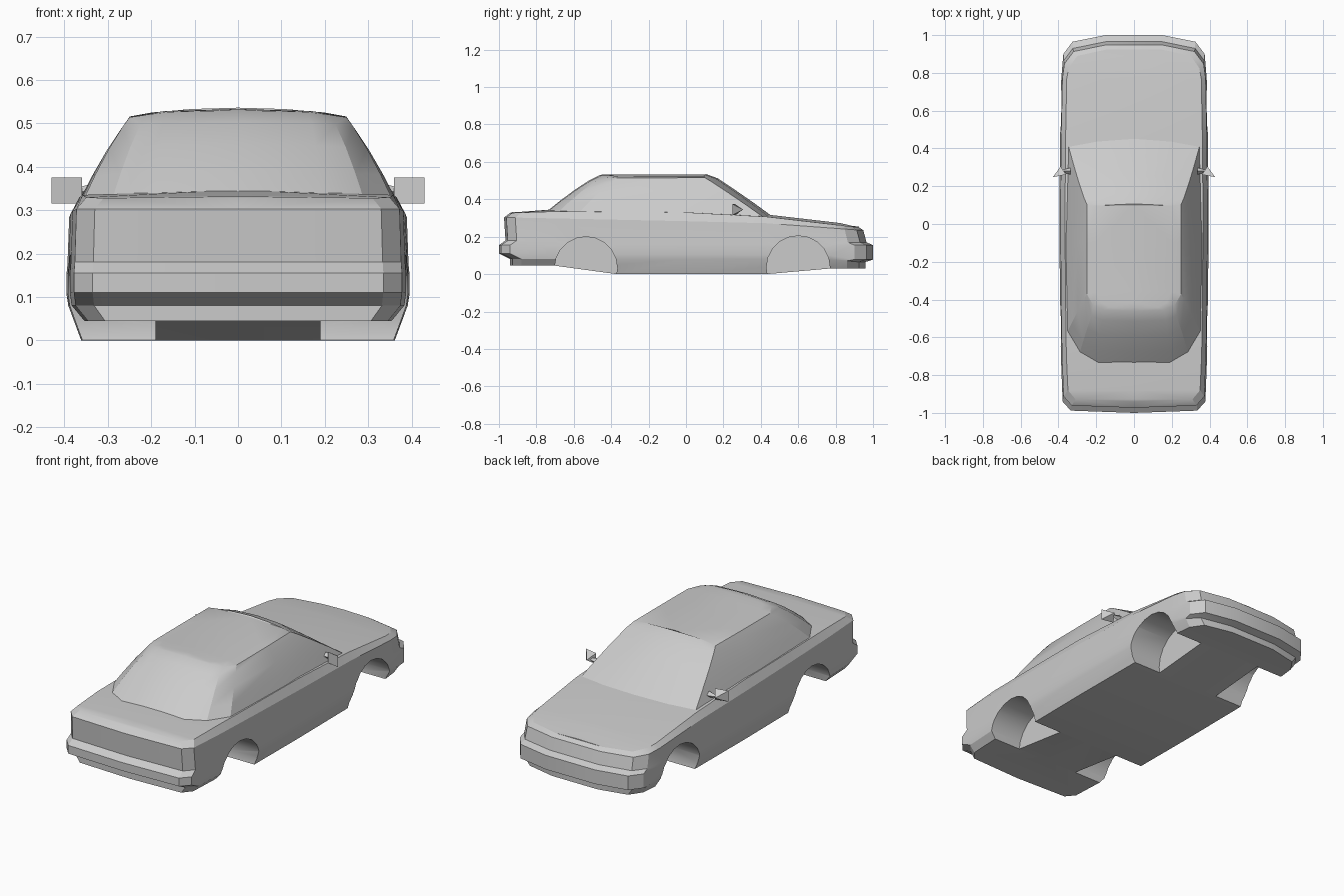
import bpy, bmesh, math
from mathutils import Matrix

cube = bpy.data.objects.get("Cube")
if cube:
    bpy.data.objects.remove(cube, do_unlink=True)

paint = bpy.data.materials.new("plain grey")
paint.use_nodes = True
GREY = (0.6, 0.6, 0.6, 1)
paint.diffuse_color = GREY
paint.node_tree.nodes["Principled BSDF"].inputs["Base Color"].default_value = GREY


def add_object(name, bm):
    bmesh.ops.recalc_face_normals(bm, faces=bm.faces[:])
    mesh = bpy.data.meshes.new(name)
    bm.to_mesh(mesh)
    bm.free()
    mesh.materials.append(paint)
    ob = bpy.data.objects.new(name, mesh)
    bpy.context.collection.objects.link(ob)
    return ob


def activate(ob):
    bpy.ops.object.select_all(action='DESELECT')
    ob.select_set(True)
    bpy.context.view_layer.objects.active = ob


def smooth(ob, degrees):
    activate(ob)
    bpy.ops.object.shade_smooth_by_angle(angle=math.radians(degrees))


def interp(keys, y):
    """Piecewise linear height along the car."""
    if y <= keys[0][0]:
        return keys[0][1]
    for (a, za), (b, zb) in zip(keys, keys[1:]):
        if y <= b:
            return za + (zb - za) * (y - a) / (b - a)
    return keys[-1][1]


def loft_half(name, rows):
    """Skin rows of points on the +x side, then mirror across x = 0."""
    bm = bmesh.new()
    grid = [[bm.verts.new(p) for p in row] for row in rows]
    for lo, hi in zip(grid, grid[1:]):
        for i in range(len(lo) - 1):
            bm.faces.new((lo[i], lo[i + 1], hi[i + 1], hi[i]))
    geom = bm.verts[:] + bm.edges[:] + bm.faces[:]
    copy = bmesh.ops.duplicate(bm, geom=geom)["geom"]
    for v in copy:
        if isinstance(v, bmesh.types.BMVert):
            v.co.x = -v.co.x
    bmesh.ops.remove_doubles(bm, verts=bm.verts[:], dist=0.0005)
    bmesh.ops.dissolve_degenerate(bm, edges=bm.edges[:], dist=0.0002)
    return add_object(name, bm)


# Lower body: plan outline from tail to nose
PLAN = [(0, -1), (.335, -.988), (.378, -.94), (.387, -.70), (.392, -.37),
        (.395, 0), (.392, .43), (.385, .77), (.374, .90), (.325, .965),
        (.15, 1), (0, 1)]

# Levels: width factor, tail inset, nose inset, heights along y
LEVELS = [
    (.915, .06, .04, [(-.70, .045), (-.37, 0), (.43, 0), (.77, .03)]),
    (.99, .06, .04, [(-.94, .08), (.8, .08), (.9, .065)]),
    (1, 0, 0, [(-.9, .11), (.8, .10), (.9, .078)]),
    (1, 0, 0, [(-.9, .155), (.9, .155)]),
    (.995, .035, .035, [(-.9, .18), (.9, .17)]),
    (.985, .027, .052, [(-.95, .303), (0, .283), (.43, .272), (.93, .235)]),
    (.925, .06, .075, [(-.95, .327), (-.7, .335), (0, .33), (.43, .307), (.92, .25)]),
]


def ring(level):
    width, tail, nose, heights = level
    points = []
    for x, y in PLAN:
        y += tail if y < -.9 else -nose if y > .88 else 0
        points.append((x * width, y, interp(heights, y)))
    return points


rings = [ring(level) for level in LEVELS]
floor = [(0, y, z) for x, y, z in rings[0]]
deck = [(0, y, z + (.012 if 2 < i < 9 else .004 if x else 0))
        for i, (x, y, z) in enumerate(rings[-1])]
body = loft_half("lower_body", [floor] + rings + [deck])

# Wheel arches cut as pockets beside a central floor
for end, y, z, radius in (("rear", -.535, .032, .168), ("front", .60, .035, .17)):
    for side in (-1, 1):
        bm = bmesh.new()
        place = Matrix.Translation((side * .39, y, z)) @ Matrix.Rotation(math.pi / 2, 4, 'Y')
        bmesh.ops.create_cone(bm, cap_ends=True, segments=20, radius1=radius,
                              radius2=radius, depth=.4, matrix=place)
        cutter = add_object(end + "_arch_cutter", bm)
        cutter.hide_render = True
        cut = body.modifiers.new("arch", 'BOOLEAN')
        cut.operation = 'DIFFERENCE'
        cut.solver = 'EXACT'
        cut.object = cutter
        activate(body)
        bpy.ops.object.modifier_apply(modifier=cut.name)
        bpy.data.objects.remove(cutter, do_unlink=True)
smooth(body, 20)

# Cabin: base outline on the deck, upper window line and roof edge
BASE = [(0, -.75, .33), (.19, -.745, .33), (.29, -.69, .325), (.358, -.58, .32),
        (.364, -.1, .325), (.349, .42, .30), (.2, .445, .305), (0, .46, .31)]
UPPER = [(0, -.515, .503), (.17, -.51, .50), (.225, -.485, .497), (.266, -.40, .492),
         (.266, -.1, .492), (.263, .135, .495), (.13, .165, .508), (0, .17, .512)]
ROOF = [(0, -.46, .530), (.16, -.455, .526), (.215, -.43, .519), (.25, -.37, .514),
        (.25, -.1, .515), (.248, .10, .516), (.13, .105, .531), (0, .11, .534)]


def blend(a, b, t, bulge):
    """In-between ring, swollen a little in plan."""
    return [tuple((p + (q - p) * t) * s for p, q, s in zip(u, v, (bulge, bulge, 1)))
            for u, v in zip(a, b)]


INNER = [(x * .8, y * .97, z + (.009 if abs(x) > .2 else .002)) for x, y, z in ROOF]
ridge = [(0, y, max(z, .537 if .2 < x else .533)) for x, y, z in INNER]
ridge[0], ridge[-1] = INNER[0], INNER[-1]
cabin = loft_half("cabin", [BASE, blend(BASE, UPPER, .35, 1.012),
                            blend(BASE, UPPER, .7, 1.015), UPPER, ROOF, INNER, ridge])
smooth(cabin, 22)

# Door mirrors: square-backed pyramid on a small tapered arm
for side, label in ((1, "left"), (-1, "right")):
    bm = bmesh.new()
    back = [bm.verts.new((side * x, y, z)) for x, y, z in
            ((.36, .262, .315), (.43, .248, .315), (.43, .248, .375), (.36, .262, .375))]
    tip = bm.verts.new((side * .388, .305, .345))
    bm.faces.new(back)
    for i in range(4):
        bm.faces.new((back[i], back[(i + 1) % 4], tip))
    add_object(label + "_mirror", bm)

    bm = bmesh.new()
    turn = Matrix.Rotation(side * math.pi / 2, 4, 'Y')
    place = Matrix.Translation((side * .362, .28, .343)) @ turn
    bmesh.ops.create_cone(bm, cap_ends=True, segments=4, radius1=.018,
                          radius2=.004, depth=.054, matrix=place)
    add_object(label + "_mirror_arm", bm)
